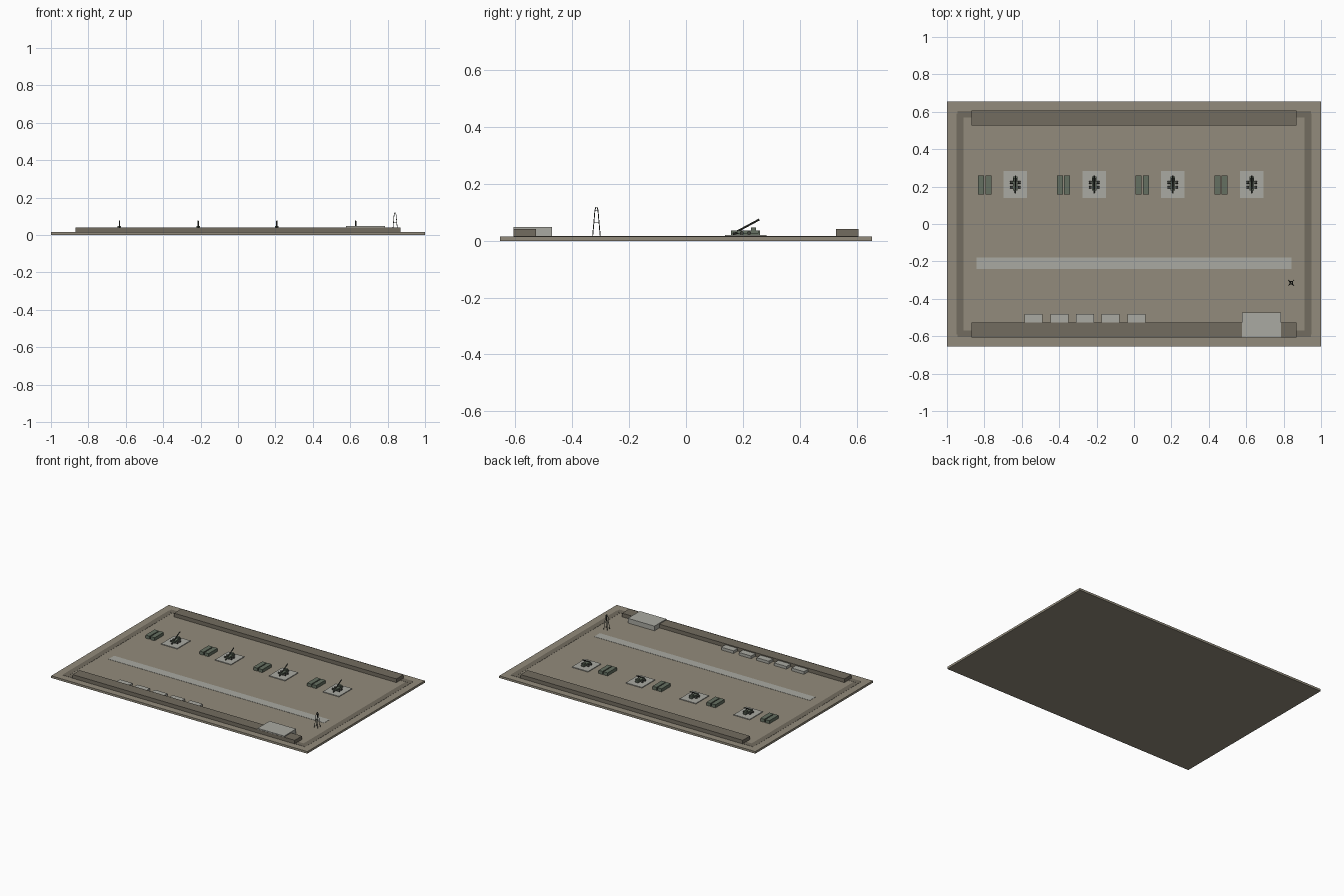
import bpy
from math import radians
from mathutils import Vector

if "Cube" in bpy.data.objects:
    bpy.data.objects.remove(bpy.data.objects["Cube"])


def material(name, rgb):
    m = bpy.data.materials.new(name)
    m.diffuse_color = (*rgb, 1)
    m.use_nodes = True
    m.node_tree.nodes["Principled BSDF"].inputs["Base Color"].default_value = m.diffuse_color
    return m


earth = material("earth", (0.29, 0.26, 0.20))
dark_earth = material("dark_earth", (0.17, 0.15, 0.115))
concrete = material("concrete", (0.40, 0.40, 0.36))
green = material("green", (0.13, 0.16, 0.12))
steel = material("steel", (0.05, 0.055, 0.045))


def finish(name, mat):
    ob = bpy.context.object
    ob.name = name
    ob.data.materials.append(mat)
    return ob


def box(name, x0, x1, y0, y1, z0, z1, mat):
    bpy.ops.mesh.primitive_cube_add(size=1, location=((x0 + x1) / 2, (y0 + y1) / 2, (z0 + z1) / 2))
    ob = finish(name, mat)
    ob.scale = (x1 - x0, y1 - y0, z1 - z0)
    return ob


def rod(name, a, b, r, mat, sides=8):
    a, b = Vector(a), Vector(b)
    bpy.ops.mesh.primitive_cylinder_add(vertices=sides, radius=r, depth=(b - a).length, location=(a + b) / 2)
    ob = finish(name, mat)
    ob.rotation_euler = (b - a).to_track_quat('Z', 'Y').to_euler()
    return ob


G = 0.015  # ground level

# Ground, perimeter track, road
box("ground_slab", -1, 1, -0.655, 0.655, 0, G, earth)
for s in (-1, 1):
    x = s * 0.93
    box("perimeter_track_side", x - 0.019, x + 0.019, -0.59, 0.59, G - 0.002, G + 0.001, dark_earth)
    y = s * 0.587
    box("perimeter_track_end", -0.945, 0.945, y - 0.018, y + 0.018, G - 0.002, G + 0.0014, dark_earth)
    # Earth berms
    y = s * 0.567
    box("berm", -0.868, 0.868, y - 0.04, y + 0.04, G, 0.041, dark_earth)
box("road", -0.843, 0.841, -0.24, -0.178, G - 0.002, G + 0.0015, concrete)

# Bunker and shelters set into the front berm
box("bunker", 0.577, 0.785, -0.606, -0.472, G, 0.048, concrete)
for i in range(5):
    x = -0.537 + i * 0.1375
    box("shelter", x - 0.048, x + 0.048, -0.56, -0.481, G, 0.034, concrete)

# Gun positions: pad, crates and gun
for i in range(4):
    x, y = -0.634 + i * 0.421, 0.21
    box("gun_pad", x - 0.063, x + 0.063, y - 0.072, y + 0.074, G, 0.02, concrete)
    for dx in (-0.183, -0.144):
        box("ammunition_crate", x + dx - 0.016, x + dx + 0.016, y - 0.052, y + 0.05, G, 0.037, green)
    box("gun_carriage", x - 0.012, x + 0.012, y - 0.03, y + 0.045, 0.026, 0.037, green)
    box("gun_breech", x - 0.009, x + 0.009, y + 0.018, y + 0.036, 0.037, 0.047, green)
    rod("gun_barrel", (x, y - 0.03, 0.033), (x, y + 0.048, 0.075), 0.0035, steel)
    rod("gun_tail", (x, y - 0.045, 0.024), (x, y - 0.02, 0.03), 0.004, steel)
    for s in (-1, 1):
        for dy in (-0.014, 0.012):
            rod("wheel", (x + s * 0.014, y + dy, 0.027), (x + s * 0.028, y + dy, 0.027), 0.007, steel, 12)

# Lattice mast
mx, my = 0.84, -0.315
levels = [(G, 0.0135), (0.065, 0.009), (0.107, 0.0055), (0.119, 0.002)]
corners = [(-1, -1), (1, -1), (1, 1), (-1, 1)]


def node(level, corner):
    z, h = levels[level]
    cx, cy = corners[corner % 4]
    return (mx + cx * h, my + cy * h, z)


for c in range(4):
    for lv in range(3):
        rod("mast_leg", node(lv, c), node(lv + 1, c), 0.0016, steel, 6)
    for lv in (1, 2):
        rod("mast_brace", node(lv, c), node(lv, c + 1), 0.0012, steel, 6)
